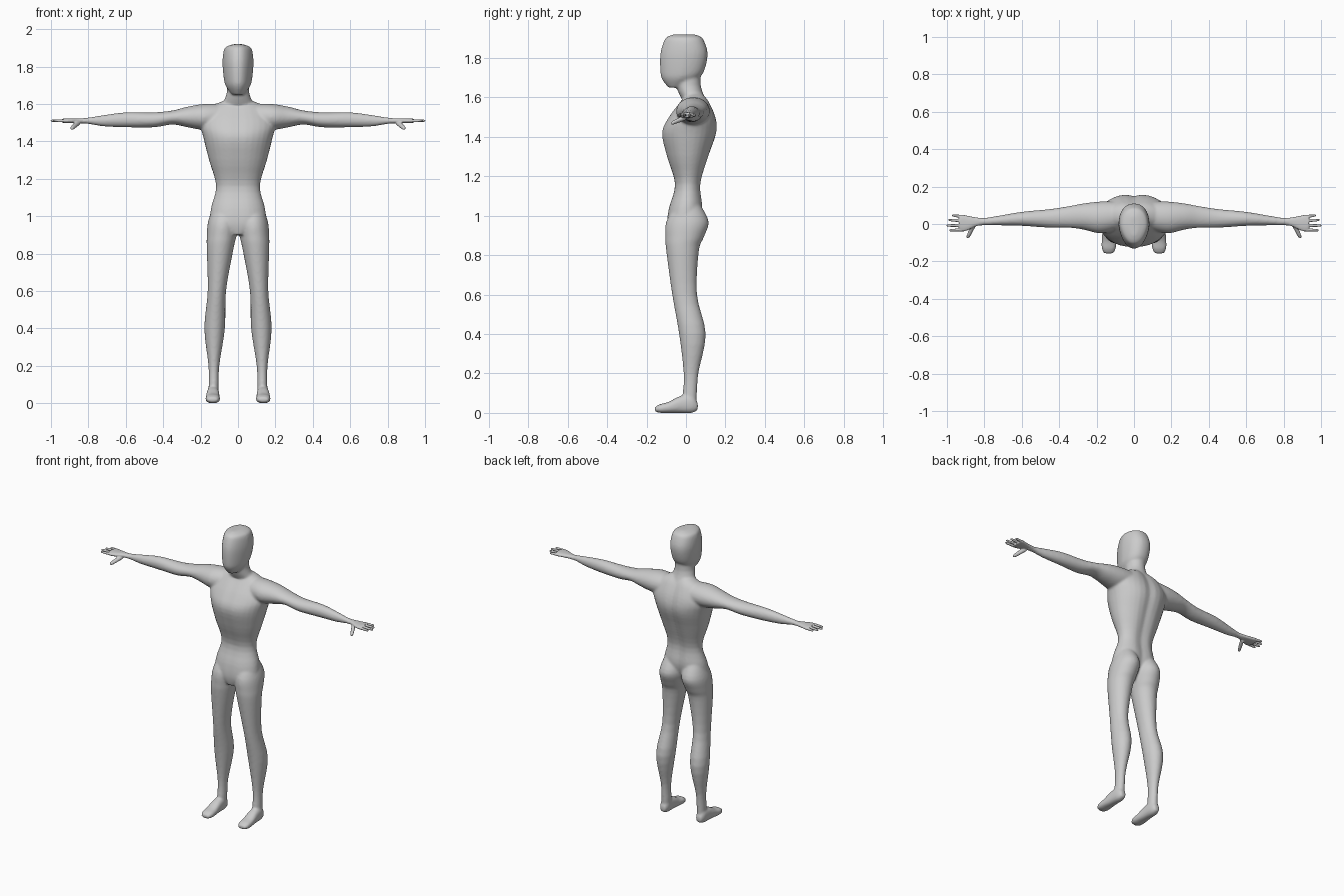
import bpy, bmesh, math
from mathutils import Vector

old = bpy.data.objects.get("Cube")
if old:
    bpy.data.objects.remove(old, do_unlink=True)

grey = bpy.data.materials.new("plain grey")
grey.use_nodes = True
tone = (0.6, 0.6, 0.6, 1)
grey.diffuse_color = tone
grey.node_tree.nodes["Principled BSDF"].inputs["Base Color"].default_value = tone

X, Y, Z = range(3)
SEGMENTS = 32


def smooth_path(stations, steps=4):
    """Catmull-Rom interpolation between neighbouring cross-sections."""
    last = len(stations) - 1
    path = []
    for i in range(last):
        quad = [stations[min(max(i + k, 0), last)] for k in (-1, 0, 1, 2)]
        for step in range(steps):
            t = step / steps
            path.append([
                b + t / 2 * (c - a + t * (2 * a - 5 * b + 4 * c - d + t * (3 * (b - c) + d - a)))
                for a, b, c, d in zip(*quad)])
    path.append(stations[last])
    return path


def loft(bm, axis, stations, side=1, power=2, taper=0, furrow_front=0, furrow_back=0):
    """Closed skin through oval sections: (position, low a, high a, low b, high b)."""
    a_axis, b_axis = [k for k in (X, Y, Z) if k != axis]
    rings = []
    for position, a_low, a_high, b_low, b_high in smooth_path(stations):
        ring = []
        for i in range(SEGMENTS):
            angle = math.tau * i / SEGMENTS
            u, v = [math.copysign(abs(w) ** (2 / power), w)
                    for w in (math.cos(angle), math.sin(angle))]
            u *= 1 - taper * max(0, -v)
            point = Vector()
            point[axis] = position
            point[a_axis] = (a_low + a_high + u * (a_high - a_low)) / 2
            point[b_axis] = (b_low + b_high + v * (b_high - b_low)) / 2
            # Shallow furrow down the middle of the front and back
            depth = furrow_front if v < 0 else furrow_back
            point[b_axis] -= v * depth * math.exp(-(point[a_axis] / 0.035) ** 2)
            point.x *= side
            ring.append(bm.verts.new(point))
        rings.append(ring)
    faces = [bm.faces.new(rings[0]), bm.faces.new(rings[-1])]
    for ring, following in zip(rings, rings[1:]):
        for i in range(SEGMENTS):
            faces.append(bm.faces.new((ring[i - 1], ring[i], following[i], following[i - 1])))
    bmesh.ops.recalc_face_normals(bm, faces=faces)


def centred(rows):
    """Sections symmetric about the middle, from (height, half width, front, back)."""
    return [(height, -half, half, front, back) for height, half, front, back in rows]


def tapered_digit(bm, axis, root, tip, radius, side):
    """Finger or thumb that narrows to a rounded tip."""
    a_axis, b_axis = [k for k in (X, Y, Z) if k != axis]
    sections = []
    for along, scale in ((0, 1), (.5, .9), (.9, .7), (1, .3)):
        middle = Vector(root).lerp(Vector(tip), along)
        r = radius * scale
        a, b = middle[a_axis], middle[b_axis]
        sections.append((middle[axis], a - r, a + r, b - r, b + r))
    loft(bm, axis, sections, side)


def finish(bm, name, voxel, rounds):
    """Fuse the overlapping skins into one smooth surface."""
    mesh = bpy.data.meshes.new(name)
    bm.to_mesh(mesh)
    bm.free()
    mesh.materials.append(grey)
    mesh.shade_smooth()
    obj = bpy.data.objects.new(name, mesh)
    bpy.context.collection.objects.link(obj)
    fuse = obj.modifiers.new("fuse", 'REMESH')
    fuse.mode = 'VOXEL'
    fuse.voxel_size = voxel
    fuse.use_smooth_shade = True
    relax = obj.modifiers.new("relax", 'SMOOTH')
    relax.factor = 0.5
    relax.iterations = rounds


# Crown to chin
head = centred([
    (1.92, .02, -.06, .04), (1.91, .055, -.09, .07), (1.89, .075, -.11, .09),
    (1.82, .083, -.13, .11), (1.73, .075, -.13, .09), (1.69, .062, -.12, .05),
    (1.65, .03, -.09, -.03)])

neck = centred([(1.78, .06, -.05, .08), (1.66, .06, -.05, .075), (1.57, .1, -.01, .11)])

# Collar to crotch
torso = centred([
    (1.62, .07, 0, .09), (1.58, .15, -.03, .12), (1.5, .2, -.09, .155),
    (1.42, .185, -.125, .16), (1.3, .155, -.1, .12), (1.16, .117, -.06, .08),
    (1.04, .145, -.09, .09), (.96, .14, -.1, .07), (.9, .04, -.09, .03)])

# Shoulder to wrist: x, front, back, underside, top
arm = [
    (.08, -.03, .12, 1.46, 1.6), (.18, -.05, .12, 1.46, 1.6),
    (.27, -.03, .11, 1.475, 1.585), (.35, -.02, .095, 1.49, 1.565),
    (.45, -.02, .08, 1.475, 1.555), (.6, -.01, .065, 1.475, 1.555),
    (.72, -.007, .045, 1.48, 1.54), (.8, -.007, .033, 1.493, 1.527),
    (.86, -.012, .036, 1.495, 1.522)]

# Hip to heel: z, inner, outer, front, back
leg = [
    (1.06, .02, .13, -.05, .07), (.97, 0, .16, -.1, .115), (.89, .01, .167, -.105, .09),
    (.82, .025, .167, -.1, .065), (.6, .064, .162, -.07, .056), (.4, .07, .18, -.035, .1),
    (.2, .1, .158, -.012, .063), (.08, .103, .157, -.017, .055), (.01, .11, .155, -.01, .05)]

# Heel to toes: y, inner, outer, sole, top
foot = [
    (.06, .115, .15, .015, .05), (.03, .103, .163, 0, .09), (-.03, .1, .168, 0, .085),
    (-.09, .097, .173, 0, .055), (-.13, .097, .173, 0, .045), (-.158, .11, .16, .007, .03)]

# Wrist to knuckles, all at one thickness: x, front, back
palm_height, palm_half = 1.51, .013
palm = [(x, front, back, palm_height - palm_half, palm_height + palm_half)
        for x, front, back in ((.8, 0, .03), (.85, -.014, .036), (.89, -.034, .044),
                               (.92, -.038, .05), (.935, -.03, .042))]

# Fingers from front to back: y at the knuckle, x and y at the tip
fingers = [(-.03, .988, -.034), (-.008, 1.003, -.008), (.016, .994, .022), (.038, .973, .046)]

# Body, with both pairs of limbs fused on
body = bmesh.new()
loft(body, Z, head, power=2.3, taper=.25)
loft(body, Z, neck)
loft(body, Z, torso, power=2.1, furrow_front=.005, furrow_back=.014)
for side in (1, -1):
    loft(body, X, arm, side)
    loft(body, Z, leg, side)
    loft(body, Y, foot, side, power=2.4)
finish(body, "body", voxel=.007, rounds=7)

# Hands, kept finer so that the fingers stay apart
for side, name in ((1, "left_hand"), (-1, "right_hand")):
    hand = bmesh.new()
    loft(hand, X, palm, side, power=2.4)
    tapered_digit(hand, Y, (.855, 0, 1.5), (.89, -.075, 1.468), .014, side)
    for knuckle, tip_x, tip_y in fingers:
        tapered_digit(hand, X, (.905, knuckle, palm_height), (tip_x, tip_y, palm_height),
                      .009, side)
    finish(hand, name, voxel=.0035, rounds=3)
